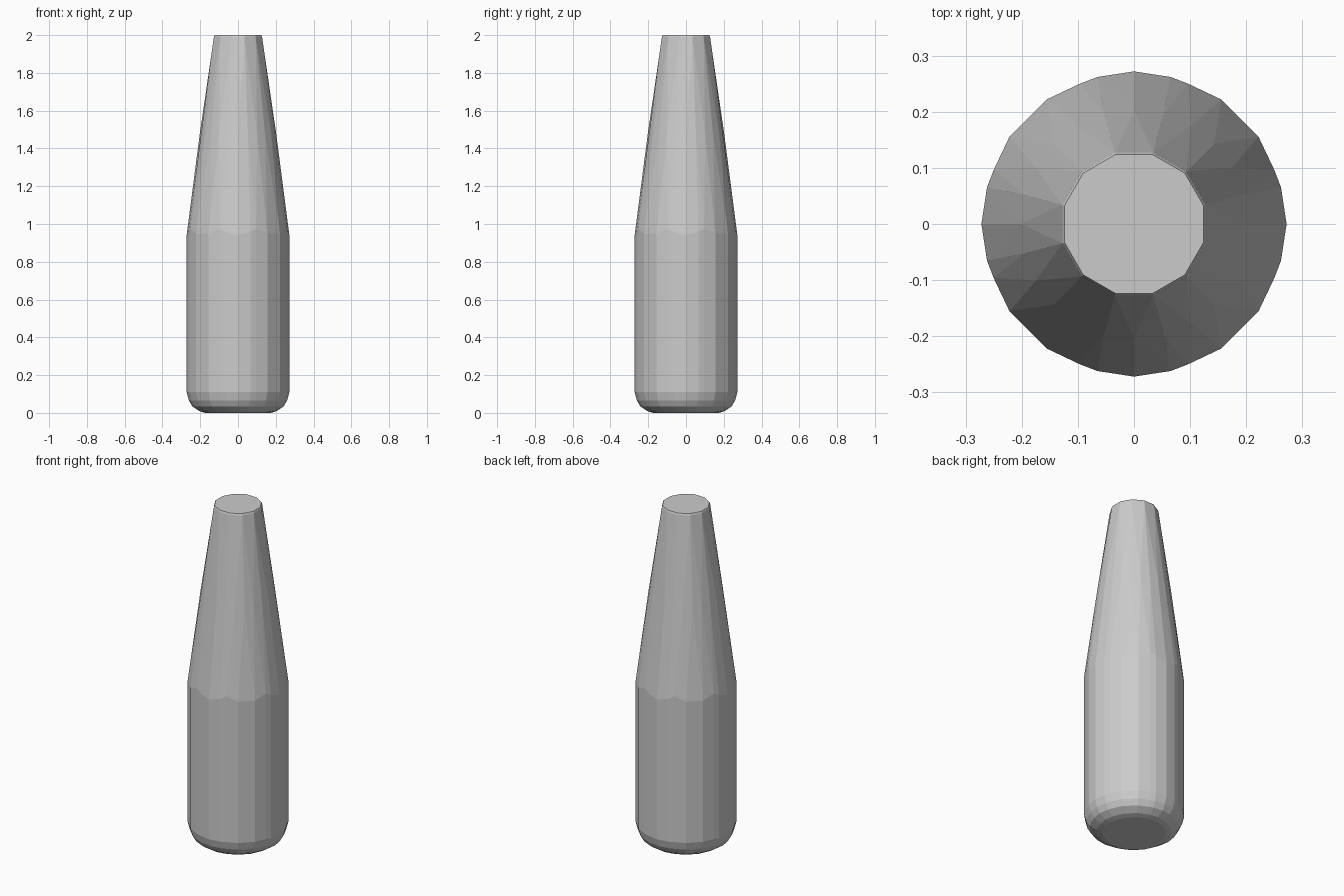
import bpy, bmesh
from math import radians, cos, sin

if "Cube" in bpy.data.objects:
    bpy.data.objects.remove(bpy.data.objects["Cube"])

# uneven 28-sided body section: (angle, radius) repeated per quadrant
QUAD = [(0, .272), (14, .270), (21, .268), (35, .271),
        (55, .271), (69, .268), (76, .270)]
BODY = [(a + 90 * q, r) for q in range(4) for a, r in QUAD]
NECK = [(15 + 30 * i, .132) for i in range(12)]

bm = bmesh.new()


def ring(section, z, scale=1.0):
    for a, r in section:
        t = radians(a)
        bm.verts.new((r * scale * cos(t), r * scale * sin(t), z))


# rounded base
ring(BODY, 0.0, .63)
ring(BODY, 0.008, .74)
ring(BODY, 0.033, .885)
ring(BODY, 0.065, .955)
# straight body with slightly uneven shoulder
ring(BODY, 0.11)
for a, r in BODY:
    t = radians(a)
    bm.verts.new((r * cos(t), r * sin(t), 0.94 + (.272 - r) * 9))
# tapering neck
ring([(15 * i, .202) for i in range(24)], 1.48)
ring(NECK, 1.99)
ring(NECK, 2.0, .97)

# skin everything as one convex solid
res = bmesh.ops.convex_hull(bm, input=bm.verts)
loose = [v for v in bm.verts if not v.link_faces]
bmesh.ops.delete(bm, geom=loose, context='VERTS')
bmesh.ops.recalc_face_normals(bm, faces=bm.faces)
bmesh.ops.dissolve_limit(bm, angle_limit=radians(0.5),
                         verts=bm.verts, edges=bm.edges)

mesh = bpy.data.meshes.new("bottle")
bm.to_mesh(mesh)
bm.free()
bottle = bpy.data.objects.new("bottle", mesh)
bpy.context.collection.objects.link(bottle)
